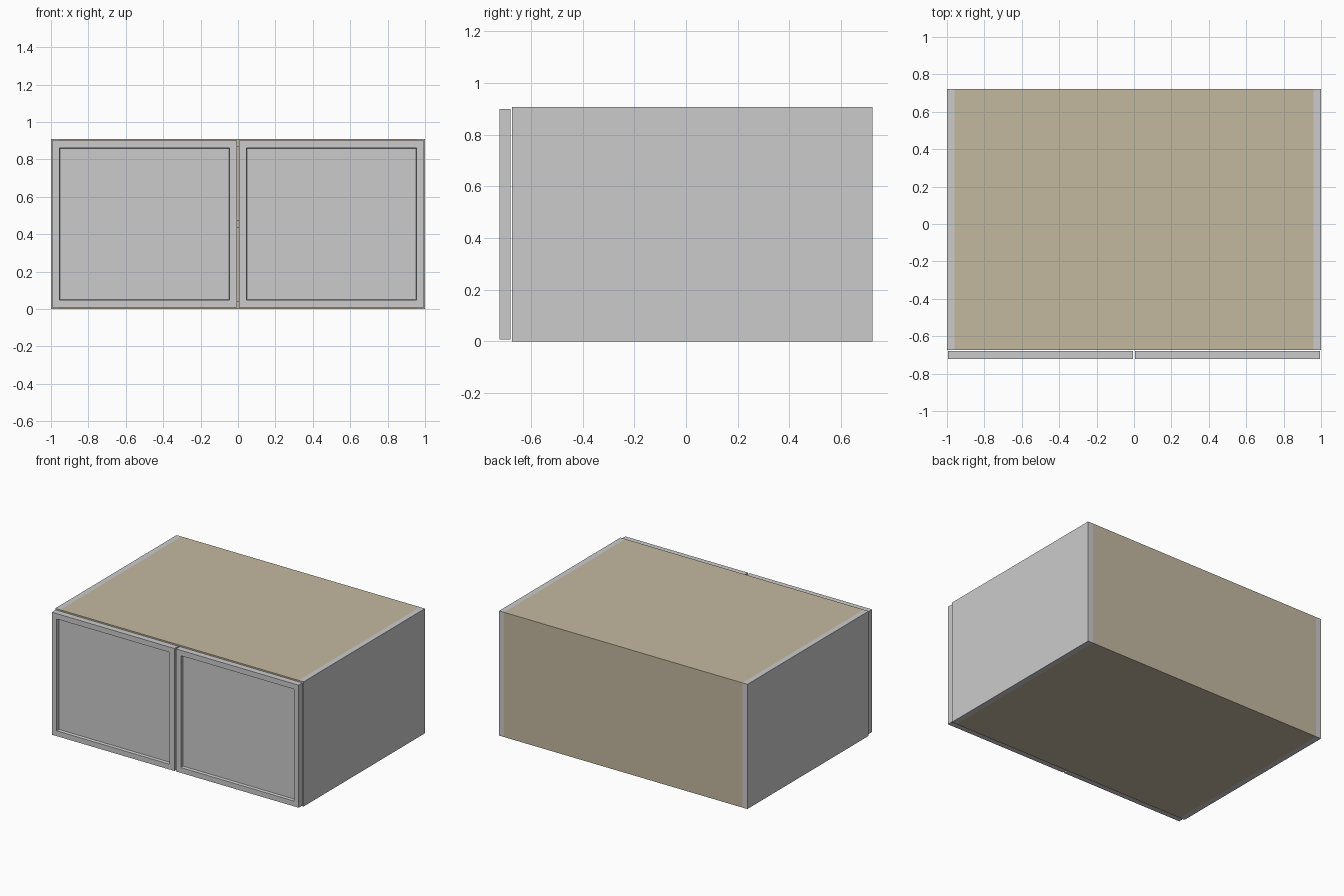
import bpy, bmesh

if "Cube" in bpy.data.objects:
    bpy.data.objects.remove(bpy.data.objects["Cube"])

W, H = 1.0, 0.908             # half width, height
Y0, Y1 = -0.674, 0.722        # carcass front and back
T = 0.04                      # board thickness

tan = bpy.data.materials.new("tan_board")
tan.diffuse_color = (0.55, 0.48, 0.35, 1)
tan.use_nodes = True
tan.node_tree.nodes["Principled BSDF"].inputs["Base Color"].default_value = tan.diffuse_color


def box(name, lo, hi, mat=None, recess=None):
    """Box between two corners; recess = (frame width, slope, depth) on the front."""
    bm = bmesh.new()
    bmesh.ops.create_cube(bm, size=1)
    for v in bm.verts:
        v.co = [lo[i] + (v.co[i] + 0.5) * (hi[i] - lo[i]) for i in range(3)]
    if recess:
        frame, slope, depth = recess
        bm.normal_update()
        front = min(bm.faces, key=lambda f: f.calc_center_median().y)
        bmesh.ops.inset_region(bm, faces=[front], thickness=frame)
        bmesh.ops.inset_region(bm, faces=[front], thickness=slope)
        for v in front.verts:
            v.co.y += depth
    bmesh.ops.recalc_face_normals(bm, faces=bm.faces)
    me = bpy.data.meshes.new(name)
    bm.to_mesh(me)
    bm.free()
    ob = bpy.data.objects.new(name, me)
    bpy.context.collection.objects.link(ob)
    if mat:
        me.materials.append(mat)
    return ob


# Side panels and doors
for side, s in (("left", -1), ("right", 1)):
    xs = sorted((s * (W - T), s * W))
    box(side + "_side_panel", (xs[0], Y0, 0), (xs[1], Y1, H))
    xs = sorted((s * 0.006, s * 0.994))
    box(side + "_door", (xs[0], -0.722, 0.008), (xs[1], -0.678, 0.9),
        recess=(0.055, 0.005, 0.02))

# Boards between the sides
X = W - T
box("bottom_board", (-X, Y0, 0), (X, Y1, T), tan)
box("top_board", (-X, Y0, H - T), (X, Y1, H), tan)
box("back_board", (-X, Y1 - T, T), (X, Y1, H - T), tan)
box("shelf", (-X, Y0 + 0.02, 0.435), (X, Y1 - T, 0.475), tan)
